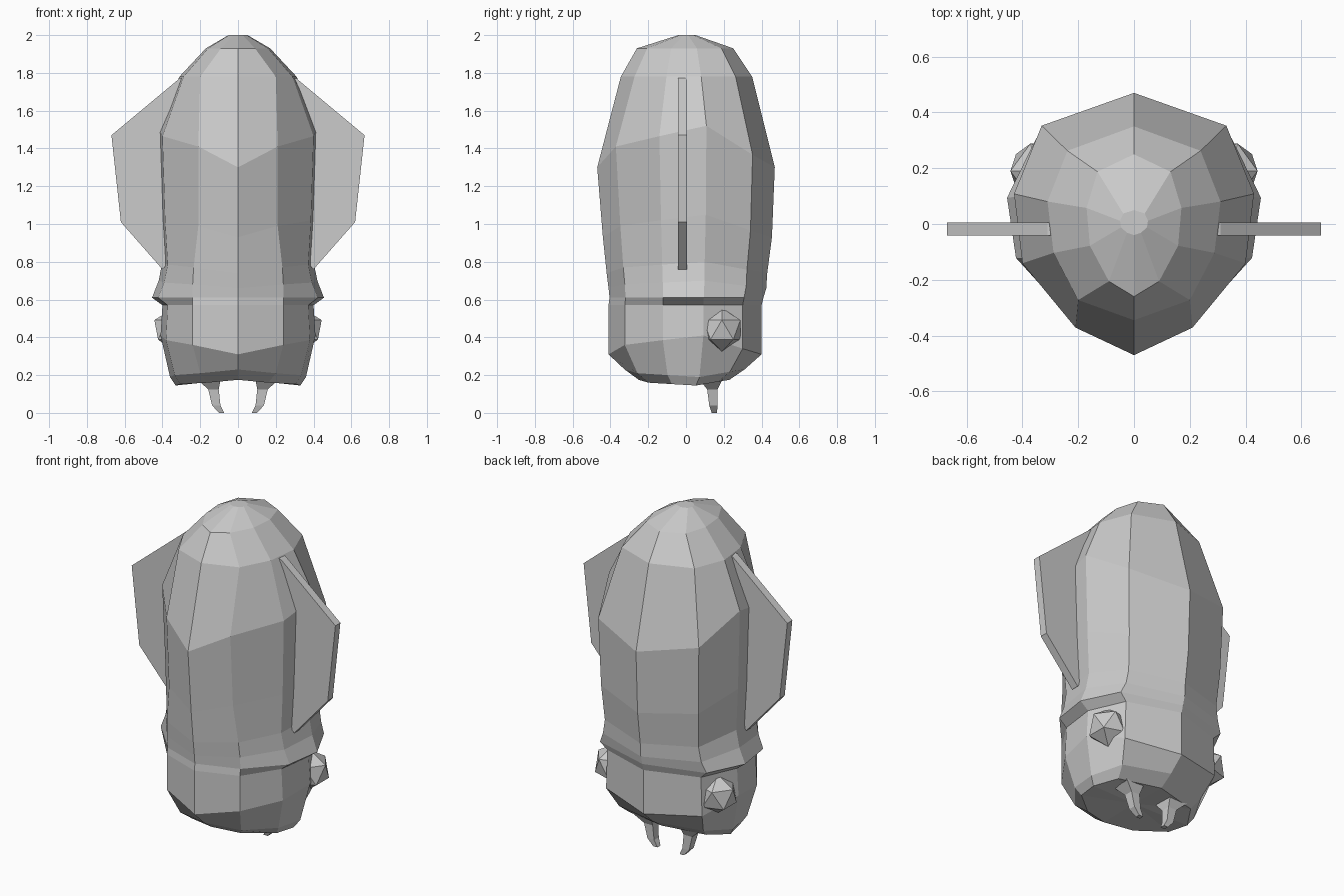
import bpy, bmesh
from mathutils import Vector

if "Cube" in bpy.data.objects:
    bpy.data.objects.remove(bpy.data.objects["Cube"])


def finish(name, bm):
    bmesh.ops.remove_doubles(bm, verts=bm.verts, dist=0.0005)
    bmesh.ops.recalc_face_normals(bm, faces=bm.faces)
    mesh = bpy.data.meshes.new(name)
    bm.to_mesh(mesh)
    bm.free()
    obj = bpy.data.objects.new(name, mesh)
    bpy.context.collection.objects.link(obj)
    return obj


def loft(name, rings, end_z=None):
    bm = bmesh.new()
    loops = [[bm.verts.new(p) for p in ring] for ring in rings]
    n = len(loops[0])
    for a, b in zip(loops, loops[1:]):
        for i in range(n):
            j = (i + 1) % n
            bm.faces.new((a[i], a[j], b[j], b[i]))
    bm.faces.new(loops[0])
    if end_z is None:
        bm.faces.new(loops[-1])
    else:
        # Underside closes to a slightly raised centre
        tip = bm.verts.new((0, 0, end_z))
        for i in range(n):
            bm.faces.new((loops[-1][i], loops[-1][(i + 1) % n], tip))
    return finish(name, bm)


# Ten-sided body: height, half width, front y, back y, waviness, front facet x
LEVELS = [
    (2.00, 0.05, -0.04, 0.05, 0.00, 0.025),
    (1.93, 0.17, -0.26, 0.25, 0.00, 0.09),
    (1.78, 0.31, -0.345, 0.35, 0.00, 0.20),
    (1.41, 0.43, -0.47, 0.47, 0.11, 0.21),
    (0.99, 0.415, -0.44, 0.455, 0.06, 0.21),
    (0.77, 0.40, -0.42, 0.43, 0.03, 0.235),
    (0.68, 0.42, -0.41, 0.425, 0.02, 0.24),
    (0.61, 0.455, -0.405, 0.41, 0.00, 0.24),
    (0.57, 0.40, -0.41, 0.40, 0.00, 0.24),
    (0.36, 0.41, -0.41, 0.40, 0.05, 0.24),
    (0.21, 0.36, -0.325, 0.31, -0.02, 0.20),
    (0.16, 0.33, -0.25, 0.23, -0.015, 0.16),
]


def body_ring(z, w, f, b, d, fx):
    half = [(fx, 0.79 * f, z),
            (0.93 * w, 0.30 * f, z + 0.5 * d),
            (w, 0.23 * b, z + d),
            (0.77 * w, 0.75 * b, z - 0.4 * d)]
    other = [(-x, y, zz) for x, y, zz in reversed(half)]
    return [(0, f, z - d)] + half + [(0, b, z - d)] + other


loft("body", [body_ring(*lv) for lv in LEVELS], end_z=0.18)

# Flat wing outline and bent fang sections (x, y, z, half size)
WING = [(0.20, 1.80), (0.31, 1.77), (0.67, 1.47), (0.62, 1.01),
        (0.40, 0.76), (0.25, 0.90)]
FANG = [(0.16, 0.13, 0.19, 0.07), (0.13, 0.14, 0.125, 0.028),
        (0.115, 0.145, 0.04, 0.022), (0.087, 0.15, 0.0, 0.014)]

for side, s in (("left", -1), ("right", 1)):
    loft(side + "_wing", [[(s * x, y, z) for x, z in WING]
                          for y in (-0.042, 0.005)])
    loft(side + "_fang", [[(s * (x + i * r), y + j * r, z)
                           for i, j in ((-1, -1), (1, -1), (1, 1), (-1, 1))]
                          for x, y, z, r in FANG])
    # Faceted eyes
    bm = bmesh.new()
    bmesh.ops.create_icosphere(bm, subdivisions=1, radius=0.115)
    for v in bm.verts:
        v.co = Vector((s * (v.co.x + 0.34), v.co.y + 0.19, v.co.z + 0.44))
    finish(side + "_eye", bm)
